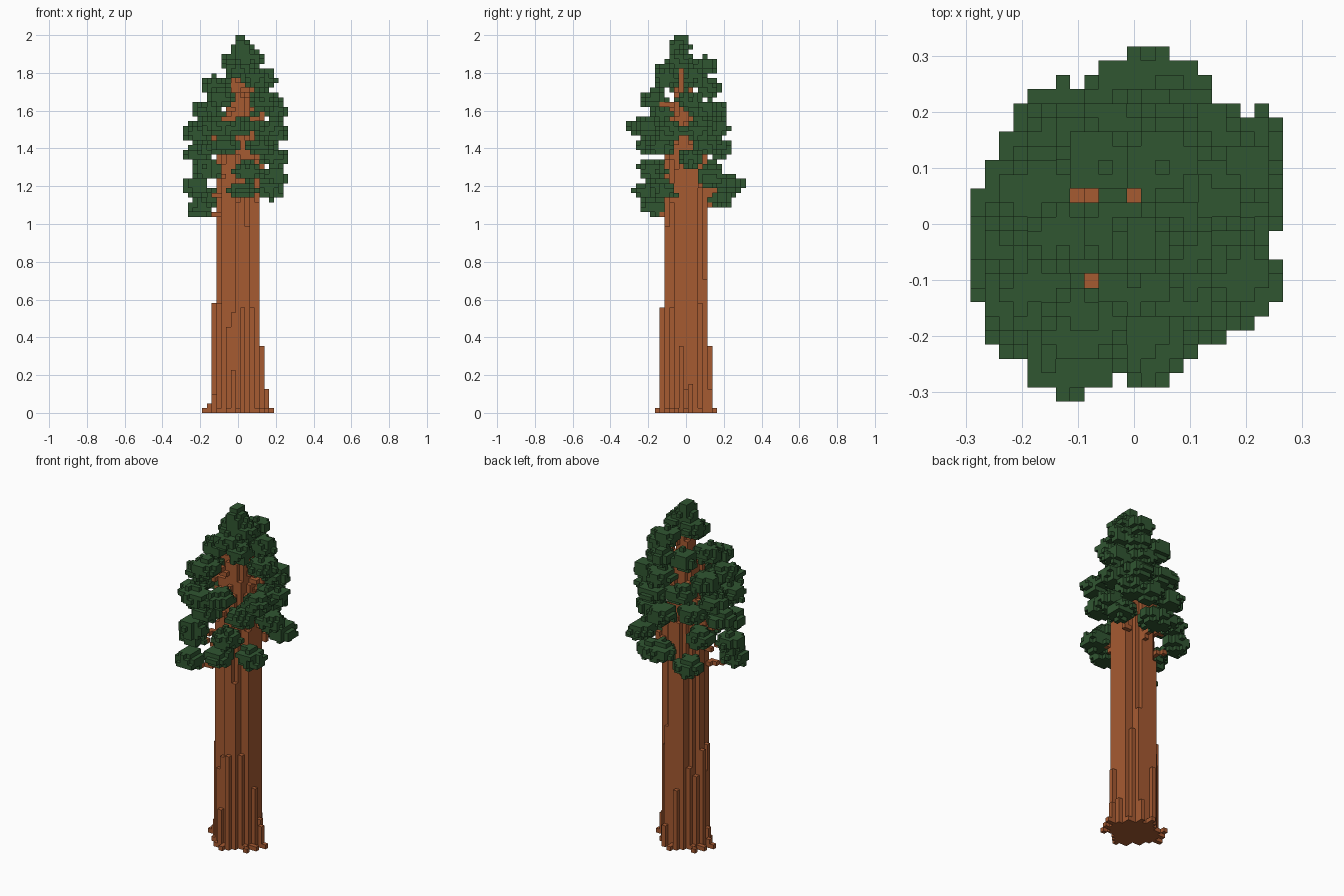
import bpy
import random
from mathutils import Vector

random.seed(7)
V = 2 / 79  # edge length of one block

cube = bpy.data.objects.get("Cube")
if cube:
    bpy.data.objects.remove(cube, do_unlink=True)


def material(name, colour):
    mat = bpy.data.materials.new(name)
    mat.use_nodes = True
    mat.diffuse_color = colour
    bsdf = mat.node_tree.nodes["Principled BSDF"]
    bsdf.inputs["Base Color"].default_value = colour
    bsdf.inputs["Roughness"].default_value = 0.9
    return mat


def build_blocks(name, cells, solid, mat):
    """Skin grid cells with outward square faces wherever no solid block touches."""
    verts, faces = {}, []
    for cell in sorted(cells):
        for axis in range(3):
            a, b = (axis + 1) % 3, (axis + 2) % 3
            for side in (0, 1):
                near = list(cell)
                near[axis] += 2 * side - 1
                if tuple(near) in solid:
                    continue
                ring = [(0, 0), (1, 0), (1, 1), (0, 1)]
                face = []
                for p, q in ring if side else ring[::-1]:
                    corner = list(cell)
                    corner[axis] += side
                    corner[a] += p
                    corner[b] += q
                    face.append(verts.setdefault(tuple(corner), len(verts)))
                faces.append(face)
    points = [((x - 0.5) * V, (y - 0.5) * V, z * V) for x, y, z in verts]
    mesh = bpy.data.meshes.new(name)
    mesh.from_pydata(points, [], faces)
    mesh.materials.append(mat)
    obj = bpy.data.objects.new(name, mesh)
    bpy.context.collection.objects.link(obj)


def to_grid(p):
    return Vector((p[0] / V, p[1] / V, p[2] / V - 0.5))


def trunk_radius(k):
    return 4.5 if k < 50 else max(0.8, 4.5 - (k - 50) * 0.15)


bark = material("red_brown_bark", (0.38, 0.103, 0.031, 1))
leaf = material("dark_green_needles", (0.030, 0.093, 0.031, 1))

# Trunk: tapering core with ragged grooves in the rim
trunk = set()
for i in range(-5, 6):
    for j in range(-5, 6):
        r = (i * i + j * j) ** 0.5
        top = sum(1 for k in range(72) if r <= trunk_radius(k))
        if 4.1 < r <= 4.5 and random.random() < 0.45:
            top = random.randint(14, 48)
        trunk |= {(i, j, k) for k in range(top)}

# Ridges standing proud of each side
for i, j, top in ((-5, 1, 23), (-5, -1, 4), (5, -1, 14), (5, 1, 6), (1, -5, 22),
                  (-1, -5, 9), (-1, 5, 14), (2, 5, 5), (6, 0, 5), (-6, 0, 2)):
    trunk |= {(i, j, k) for k in range(top)}

# Root toes spreading on the ground
for dx, dy, reach in ((1, 0, 7), (-1, 0, 7), (0, 1, 6), (0, -1, 6), (1, 0.8, 4),
                      (-1, 0.7, 5), (1, -0.7, 5), (-1, -0.8, 4), (0.5, 1, 5),
                      (-0.5, -1, 5), (1, -0.4, 6), (-1, 0.35, 6)):
    for s in range(reach + 1):
        trunk.add((round(dx * s), round(dy * s), 0))

# Needle clumps: centre positions from the lowest tier to the crown
clumps = [
    (-0.20, -0.17, 1.09), (0.02, -0.21, 1.18), (0.17, -0.12, 1.18),
    (0.20, 0.13, 1.25), (-0.14, 0.18, 1.14), (-0.22, -0.10, 1.20),
    (-0.17, 0.11, 1.29), (-0.17, -0.18, 1.29),
    (0.05, -0.18, 1.28), (0.19, 0.03, 1.35), (0.04, 0.17, 1.40),
    (-0.22, -0.02, 1.37), (-0.13, 0.13, 1.43), (0.12, -0.14, 1.41),
    (-0.07, -0.20, 1.42), (0.13, 0.13, 1.42), (-0.21, -0.13, 1.48),
    (0.19, -0.09, 1.49), (0.19, 0.07, 1.49),
    (0.10, 0.16, 1.51), (-0.21, 0.04, 1.49), (0.02, -0.20, 1.52),
    (-0.07, 0.15, 1.54), (0.19, 0.08, 1.60), (-0.17, 0.06, 1.60),
    (0.06, 0.14, 1.61), (-0.17, -0.11, 1.60), (-0.09, -0.17, 1.67),
    (0.15, 0.02, 1.66), (-0.07, 0.11, 1.73),
    (0.07, 0.12, 1.72), (-0.12, -0.03, 1.73), (0.14, 0.04, 1.77),
    (0.09, -0.10, 1.77), (0.00, -0.10, 1.82), (0.05, 0.11, 1.84),
    (-0.03, -0.01, 1.86), (0.07, -0.03, 1.87),
]

needles, branches = set(), set()


def add_clump(centre, rx, ry, rz):
    c = to_grid(centre)
    ci, cj, ck = (round(n) for n in c)
    for i in range(ci - 5, ci + 6):
        for j in range(cj - 5, cj + 6):
            for k in range(ck - 4, min(ck + 5, 79)):
                d = ((i - c.x) / rx) ** 2 + ((j - c.y) / ry) ** 2 + ((k - c.z) / rz) ** 2
                if d < random.uniform(0.7, 1.2) and abs(i) <= 11 and abs(j) <= 12:
                    needles.add((i, j, k))


def add_branch(centre):
    """Branch rising from the trunk into a clump."""
    end = to_grid(centre)
    start = Vector((end.x * 0.2, end.y * 0.2, end.z - 3))
    for s in range(25):
        p = start.lerp(end, s / 24)
        branches.add((round(p.x), round(p.y), round(p.z)))


for centre in clumps:
    small = 0.87 if centre[2] > 1.7 else 1.0
    add_clump(centre, random.uniform(2.8, 3.2) * small,
              random.uniform(2.8, 3.2) * small, random.uniform(1.9, 2.2))
    add_branch(centre)

# Two broad boughs, one low at the back and one higher at the front
for centre, rx in (((0.03, 0.23, 1.21), 4.4), ((-0.12, -0.23, 1.51), 3.6)):
    add_clump(centre, rx, 3.2, 2.0)
    add_branch(centre)

# Pointed crown tip
add_clump((0.02, -0.03, 1.92), 2.4, 2.4, 2.6)
needles |= {(i, j, k) for i in (0, 1) for j in (-2, -1, 0) for k in range(74, 79)}

needles -= trunk
branches -= trunk | needles
solid = trunk | branches | needles

build_blocks("trunk", trunk, solid, bark)
build_blocks("branches", branches, solid, bark)
build_blocks("foliage", needles, solid, leaf)
